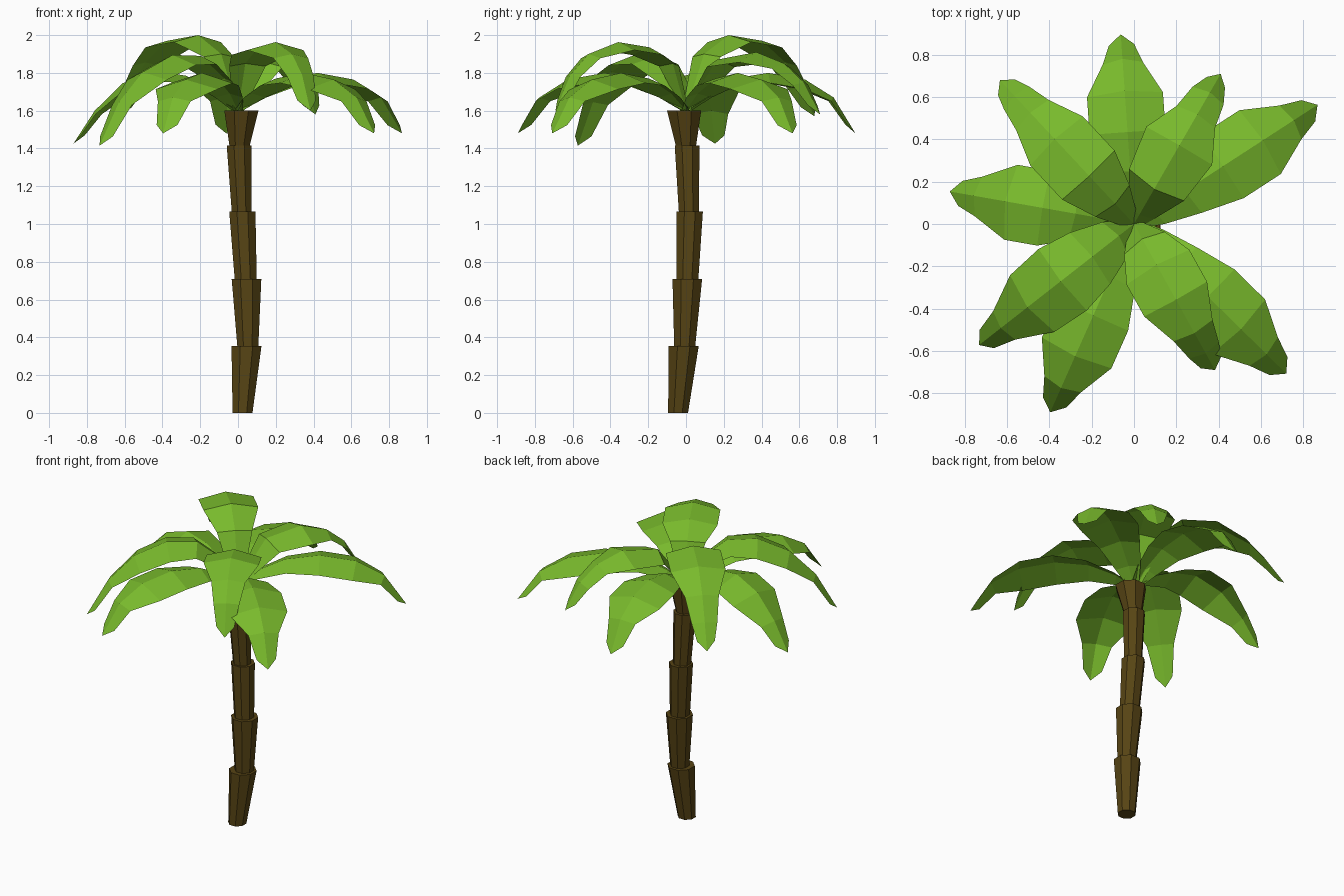
import bpy, bmesh, math
from mathutils import Vector

if "Cube" in bpy.data.objects:
    bpy.data.objects.remove(bpy.data.objects["Cube"])


def material(name, color):
    m = bpy.data.materials.new(name)
    m.diffuse_color = color
    m.use_nodes = True
    m.node_tree.nodes["Principled BSDF"].inputs["Base Color"].default_value = m.diffuse_color
    return m


BARK = material("bark", (0.095, 0.058, 0.007, 1))
LEAF = material("leaf", (0.19, 0.49, 0.025, 1))


def finish(bm, name, mat):
    me = bpy.data.meshes.new(name)
    bm.to_mesh(me)
    bm.free()
    me.materials.append(mat)
    ob = bpy.data.objects.new(name, me)
    bpy.context.collection.objects.link(ob)
    return ob


def trunk_segment(name, bottom, top, sides=8):
    """Flared prism between two (x, y, z, radius) rings."""
    bm = bmesh.new()
    rings = []
    for x, y, z, r in (bottom, top):
        rings.append([bm.verts.new((x + r * math.cos(a), y + r * math.sin(a), z))
                      for a in (2 * math.pi * (i + 0.5) / sides for i in range(sides))])
    lo, hi = rings
    for i in range(sides):
        j = (i + 1) % sides
        bm.faces.new((lo[i], lo[j], hi[j], hi[i]))
    bm.faces.new(lo[::-1])
    bm.faces.new(hi)
    finish(bm, name, BARK)


# Trunk: stacked segments, each wider at its top
segments = [
    ((0.024, -0.042, 0.0, 0.057), (0.045, -0.012, 0.355, 0.086)),
    ((0.052, -0.007, 0.35, 0.060), (0.045, 0.007, 0.71, 0.085)),
    ((0.041, 0.007, 0.705, 0.063), (0.023, 0.020, 1.065, 0.075)),
    ((0.020, 0.015, 1.06, 0.057), (0.006, 0.006, 1.415, 0.071)),
    ((0.008, 0.0, 1.41, 0.057), (0.018, -0.010, 1.60, 0.098)),
]
for n, (b, t) in enumerate(segments):
    trunk_segment(f"trunk_segment_{n + 1}", b, t)


def frond(name, angle, path, widths, sag=0.3):
    """Folded leaf: raised midrib along (r, z) path, drooping edges, pointed tip."""
    a = math.radians(angle)
    out = Vector((math.cos(a), math.sin(a), 0))
    side = Vector((-math.sin(a), math.cos(a), 0))
    up = Vector((0, 0, 1))
    bm = bmesh.new()
    rows = []
    last = len(path) - 1
    for i, ((r, z), w) in enumerate(zip(path, widths)):
        p, q = path[max(i - 1, 0)], path[min(i + 1, last)]
        tangent = (out * (q[0] - p[0]) + up * (q[1] - p[1])).normalized()
        normal = up * 0.2 if i == 0 else tangent.cross(side)
        mid = out * r + up * z
        edge = mid - normal * (sag * w)
        if i == last:
            edge -= tangent * 0.065
        rows.append([bm.verts.new(v) for v in (edge + side * w, mid, edge - side * w)])
    for r0, r1 in zip(rows, rows[1:]):
        for k in (0, 1):
            bm.faces.new((r0[k], r0[k + 1], r1[k + 1], r1[k]))
    bmesh.ops.recalc_face_normals(bm, faces=bm.faces)
    if sum(f.normal.z * f.calc_area() for f in bm.faces) < 0:
        bmesh.ops.reverse_faces(bm, faces=bm.faces)
    finish(bm, name, LEAF)


# Width profiles and midrib curves: low spreading, middle, and high arching fronds
LOW_W = (0.03, 0.08, 0.13, 0.18, 0.18, 0.095, 0.06)
HIGH_W = (0.03, 0.11, 0.17, 0.17, 0.105, 0.08, 0.055)
MID_W = (0.03, 0.10, 0.155, 0.185, 0.17, 0.085, 0.055)
BACK_W = (0.03, 0.07, 0.15, 0.18, 0.105, 0.085, 0.05)
LOW = ((0.0, 1.6), (0.11, 1.69), (0.28, 1.77), (0.49, 1.80), (0.71, 1.765), (0.88, 1.67), (1.01, 1.48))
MID = ((0.0, 1.6), (0.09, 1.77), (0.25, 1.89), (0.44, 1.895), (0.64, 1.805), (0.80, 1.645), (0.93, 1.415))
BACK = ((0.0, 1.6), (0.05, 1.68), (0.19, 1.87), (0.43, 1.91), (0.60, 1.85), (0.72, 1.75), (0.82, 1.58))
TALL = ((0.0, 1.6), (0.13, 1.90), (0.31, 2.0), (0.55, 1.97), (0.72, 1.855), (0.83, 1.72), (0.93, 1.57))
SHORT = ((0.0, 1.6), (0.08, 1.85), (0.22, 1.935), (0.41, 1.963), (0.59, 1.90), (0.70, 1.79), (0.79, 1.60))
SIDE = ((0.0, 1.6), (0.12, 1.71), (0.28, 1.785), (0.44, 1.81), (0.62, 1.745), (0.77, 1.60), (0.885, 1.425))


def scaled(path, s):
    return [(r * s, z) for r, z in path]


fronds = [
    (33, scaled(LOW, 1.025), LOW_W, 0.3),
    (60, BACK, BACK_W, 0.3),
    (94, scaled(LOW, 0.89), LOW_W, 0.3),
    (133, TALL, HIGH_W, 0.22),
    (170, SIDE, LOW_W, 0.3),
    (218, MID, MID_W, 0.3),
    (246, scaled(LOW, 0.965), LOW_W, 0.3),
    (299, SHORT, HIGH_W, 0.25),
    (315.5, LOW, LOW_W, 0.3),
]
for n, (angle, path, widths, sag) in enumerate(fronds):
    frond(f"frond_{n + 1}", angle, path, widths, sag)
